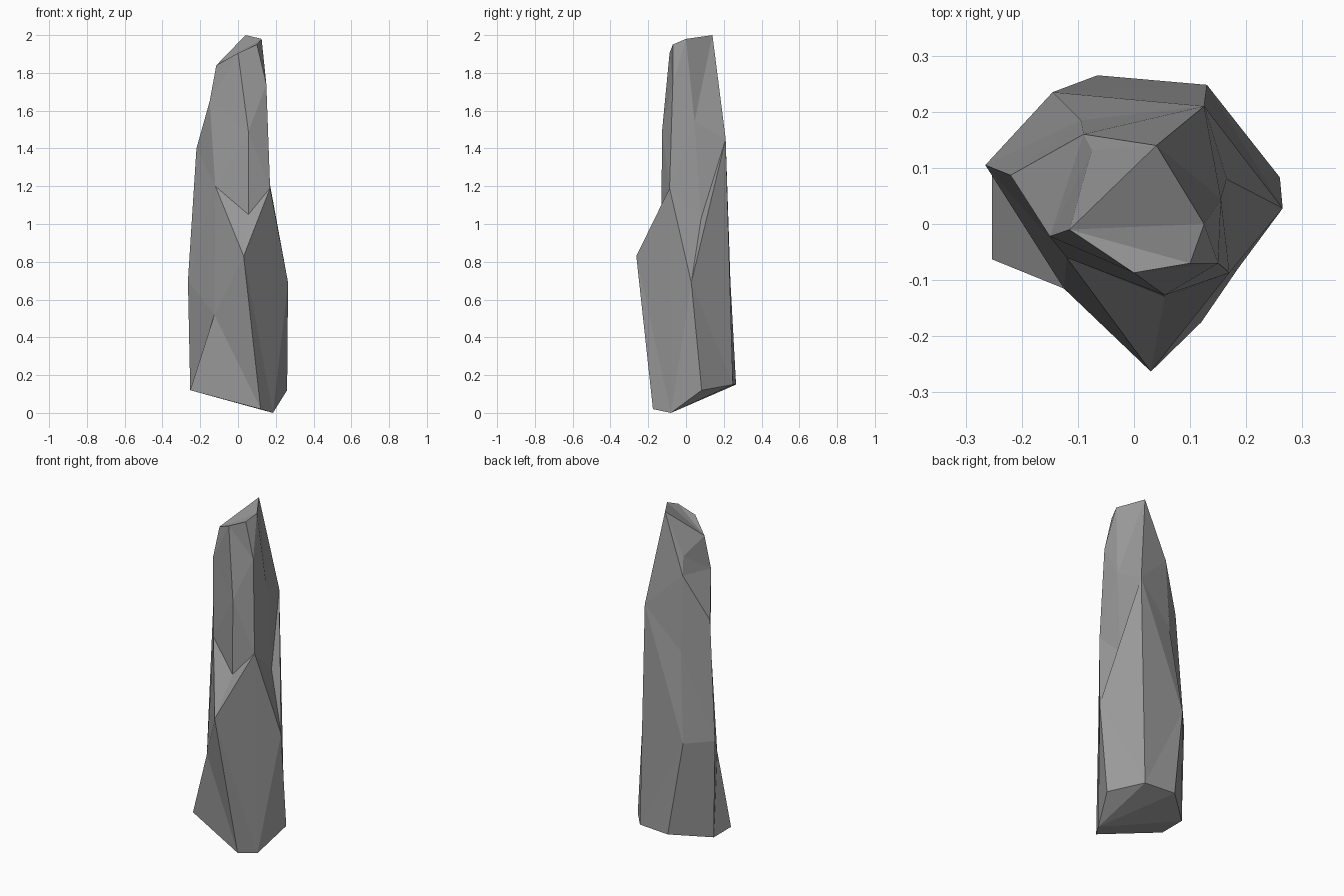
import bpy
import bmesh
from mathutils import Vector

default_cube = bpy.data.objects.get("Cube")
if default_cube:
    bpy.data.objects.remove(default_cube, do_unlink=True)

# Ridge lines of the pillar, each running from the base to the crown,
# ordered counterclockwise as seen from above
front = [(.12, -.175, .02), (.03, -.263, .83), (.055, -.13, 1.05), (.055, -.127, 1.49), (0, -.087, 1.905)]
front_left = [(.185, -.08, 0), (.17, -.087, 1.19), (.15, -.07, 1.74), (.1, -.07, 1.95)]
left = [(.26, .083, .12), (.265, .028, .69), (.165, .08, 1.03), (.155, .045, 1.54), (.125, 0, 1.98)]
back_left = [(.13, .248, .15), (.125, .21, 1.45), (.04, .14, 2)]
back_right = [(-.065, .265, .15), (-.145, .235, .7), (-.095, .185, 1.22), (-.09, .16, 1.66), (-.075, .132, 1.76)]
shoulder = [(-.15, -.022, 1.65), (-.115, -.01, 1.84)]
right = [(-.253, .1, .12), (-.265, .105, .7), (-.22, .087, 1.4)] + shoulder
front_right = [(-.253, -.063, .12), (-.125, -.115, .52), (-.12, -.06, 1.2)] + shoulder
ridges = [front, front_left, left, back_left, back_right, right, front_right]


def make_material(name, value):
    material = bpy.data.materials.new(name)
    material.use_nodes = True
    color = (value, value, value, 1)
    material.diffuse_color = color
    shader = next(n for n in material.node_tree.nodes if n.type == 'BSDF_PRINCIPLED')
    shader.inputs["Base Color"].default_value = color
    shader.inputs["Roughness"].default_value = 1
    return material


def build_pillar():
    bm = bmesh.new()
    shared = {}

    def vertex(point):
        if point not in shared:
            shared[point] = bm.verts.new(point)
        return shared[point]

    def triangle(*points):
        if len(set(points)) == len(points):
            bm.faces.new([vertex(p) for p in points])

    def gap(p, q):
        return (Vector(p) - Vector(q)).length

    def stitch(a, b):
        """Fill the strip between two ridges, always taking the shorter diagonal."""
        i = j = 0
        while i < len(a) - 1 or j < len(b) - 1:
            climb_a = j == len(b) - 1 or (
                i < len(a) - 1 and gap(a[i + 1], b[j]) <= gap(a[i], b[j + 1]))
            if climb_a:
                triangle(a[i], b[j], a[i + 1])
                i += 1
            else:
                triangle(a[i], b[j], b[j + 1])
                j += 1

    def fan(points):
        for p, q in zip(points[1:], points[2:]):
            triangle(points[0], p, q)

    # Faceted sides
    for a, b in zip(ridges, ridges[1:] + ridges[:1]):
        stitch(a, b)

    # Slanted crown, fanned from the right shoulder
    crown = [ridge[-1] for ridge in ridges[:-1]]
    fan(crown[-1:] + crown[:-1])

    # Broken underside, fanned from the lowest corner
    base = [ridge[0] for ridge in ridges]
    fan([base[1], base[0]] + base[:1:-1])

    bmesh.ops.recalc_face_normals(bm, faces=bm.faces)
    mesh = bpy.data.meshes.new("stone_pillar")
    bm.to_mesh(mesh)
    bm.free()
    mesh.materials.append(make_material("grey stone", .32))
    pillar = bpy.data.objects.new("stone_pillar", mesh)
    bpy.context.collection.objects.link(pillar)


build_pillar()
